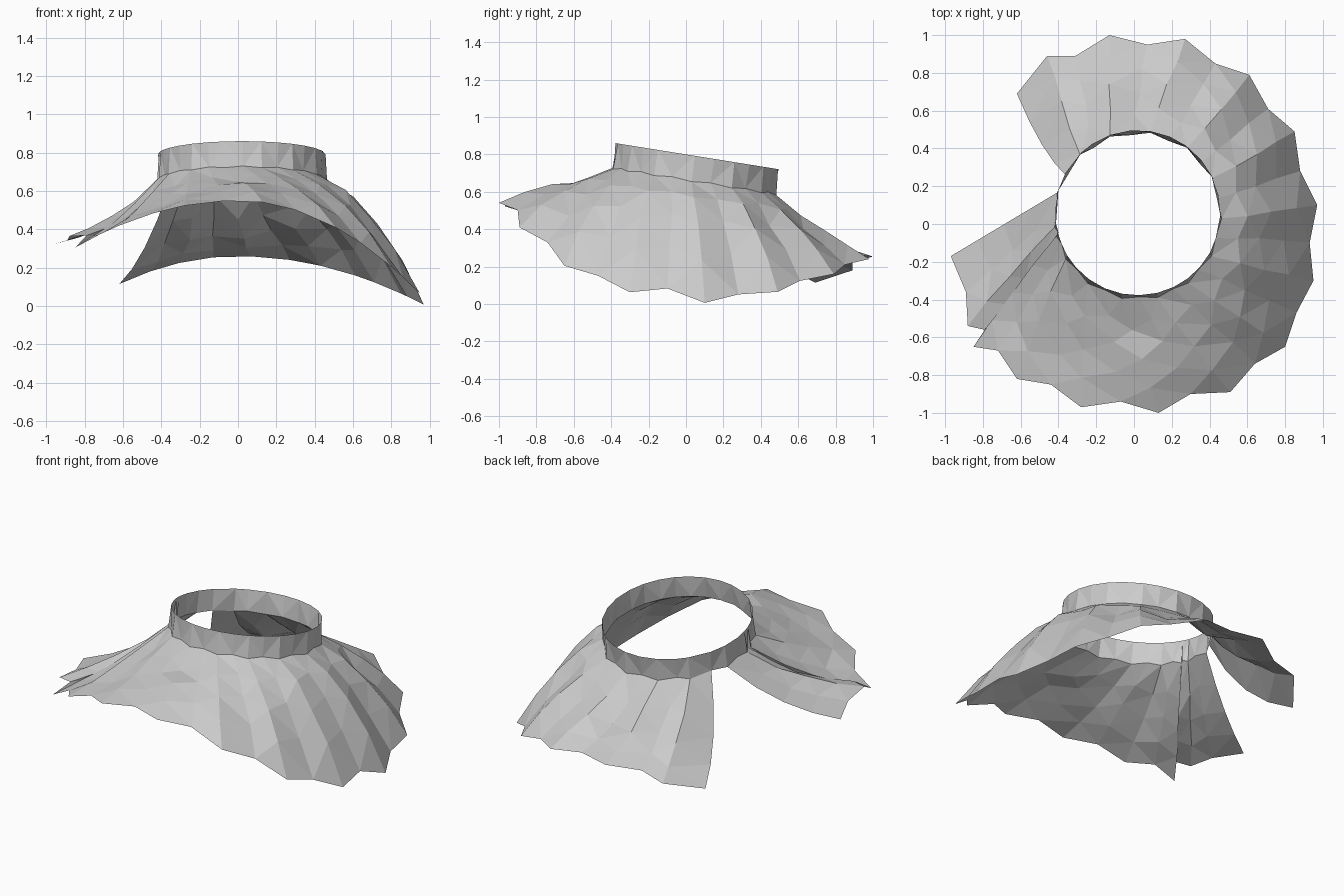
import bpy, bmesh, math, random
from mathutils import Vector

random.seed(4)
if "Cube" in bpy.data.objects:
    bpy.data.objects.remove(bpy.data.objects["Cube"], do_unlink=True)

CENTRE = Vector((0.02, 0.06, 0.0))
BAND_RADIUS = 0.437

# Plan outline of the hem, clockwise from the back edge of the opening
HEM = [(-.62, .69), (-.46, .89), (-.31, .89), (-.13, 1), (.07, .95), (.27, .98),
       (.43, .85), (.61, .79), (.71, .61), (.85, .49), (.88, .28), (.97, .1),
       (.93, -.1), (.95, -.3), (.86, -.47), (.8, -.65), (.64, -.74), (.51, -.89),
       (.3, -.9), (.13, -1), (-.07, -.94), (-.28, -.97), (-.44, -.85),
       (-.62, -.82), (-.72, -.67), (-.85, -.65), (-.79, -.56), (-.88, -.54),
       (-.89, -.36), (-.97, -.17)]

# Crumpled spots: plan position and vertical push
DENTS = [(-.22, -.6, -.04), (.0, -.6, -.04), (.0, .64, -.04), (-.06, .8, .03)]


def make_material(name, value):
    mat = bpy.data.materials.new(name)
    mat.use_nodes = True
    colour = (value, value, value, 1.0)
    mat.diffuse_color = colour
    mat.node_tree.nodes["Principled BSDF"].inputs["Base Color"].default_value = colour
    return mat


def hem_height(x, y):
    """The hem arches up at the front and back and falls at the left side."""
    if y > 0.05:
        return 0.26 - (0.27 if x > 0 else 0.38) * x * x
    if x < -0.75 and y > -0.6:
        return 0.3 - 0.12 * y
    return 0.55 - (0.54 if x > 0 else 0.34) * x * x


def waist_angles():
    """Spread the hem directions around the waist, leaving a narrow opening."""
    raw = []
    for x, y in HEM:
        angle = math.atan2(y - CENTRE.y, x - CENTRE.x)
        while raw and angle > raw[-1]:
            angle -= math.tau
        raw.append(angle)
    start, end = math.radians(151), math.radians(-196)
    return [start + (end - start) * (a - raw[0]) / (raw[-1] - raw[0]) for a in raw]


def waist_point(angle, drop, radius, shift):
    """Point on the tilted waist ring."""
    x = CENTRE.x + radius * math.cos(angle)
    y = CENTRE.y + radius * math.sin(angle) + shift
    return Vector((x, y, 0.79 - drop - 0.16 * (y - shift - CENTRE.y)))


def sag(out):
    """Vertical swell of the cloth: full at the left side, hollow elsewhere."""
    return -0.025 + 0.0775 * out.x + 0.0425 * abs(out.x) - 0.025 * out.y


def build(name, rows, closed, mat):
    """Join rows of points into a thin cloth sheet."""
    bm = bmesh.new()
    grid = [[bm.verts.new(p) for p in row] for row in rows]
    count = len(grid[0])
    for upper, lower in zip(grid, grid[1:]):
        for i in range(count if closed else count - 1):
            j = (i + 1) % count
            a, b, c, d = upper[i], upper[j], lower[j], lower[i]
            # Alternate the diagonals so the pleats crease
            if i % 2:
                bm.faces.new((a, b, c))
                bm.faces.new((a, c, d))
            else:
                bm.faces.new((a, b, d))
                bm.faces.new((b, c, d))
    bm.normal_update()
    if sum(f.normal.dot(f.calc_center_median() - CENTRE) for f in bm.faces) < 0:
        bmesh.ops.reverse_faces(bm, faces=bm.faces[:])
    mesh = bpy.data.meshes.new(name)
    bm.to_mesh(mesh)
    bm.free()
    mesh.materials.append(mat)
    obj = bpy.data.objects.new(name, mesh)
    bpy.context.collection.objects.link(obj)


cloth = make_material("light grey cloth", 0.6)
angles = waist_angles()

# Waistband: full tilted ring with a gathered lower edge
band_top = [waist_point(a, 0, BAND_RADIUS, 0) for a in angles]
band_low = [waist_point(a, 0.128 + 0.01 * (i % 2),
                        BAND_RADIUS - 0.008 * (-1) ** i, -0.017)
            for i, a in enumerate(angles)]
build("waistband", [band_top, band_low], True, cloth)

# Skirt: pleats running from the waistband to the wavy hem
hem = [Vector((x, y, max(0.0, hem_height(x, y)))) for x, y in HEM]
rows = [band_low]
STEPS = 4
for step in range(1, STEPS):
    t = step / STEPS
    swell = 4 * t * (1 - t)
    row = []
    for i, (top, low) in enumerate(zip(band_low, hem)):
        p = top.lerp(low, t)
        out = Vector((p.x - CENTRE.x, p.y - CENTRE.y, 0)).normalized()
        p.z += swell * sag(out)
        if i == 0:
            # The back edge of the opening bows outward
            p.y -= 0.05 * swell
        elif i < len(hem) - 1:
            p -= out * swell * 0.016 * (-1) ** i
            p += Vector([random.uniform(-1, 1) for _ in range(3)]) * 0.009 * swell
        for x, y, push in DENTS:
            near = math.hypot(p.x - x, p.y - y)
            p.z += push * max(0.0, 1 - near / 0.11)
        row.append(p)
    rows.append(row)
rows.append(hem)
build("pleated_skirt", rows, False, cloth)
